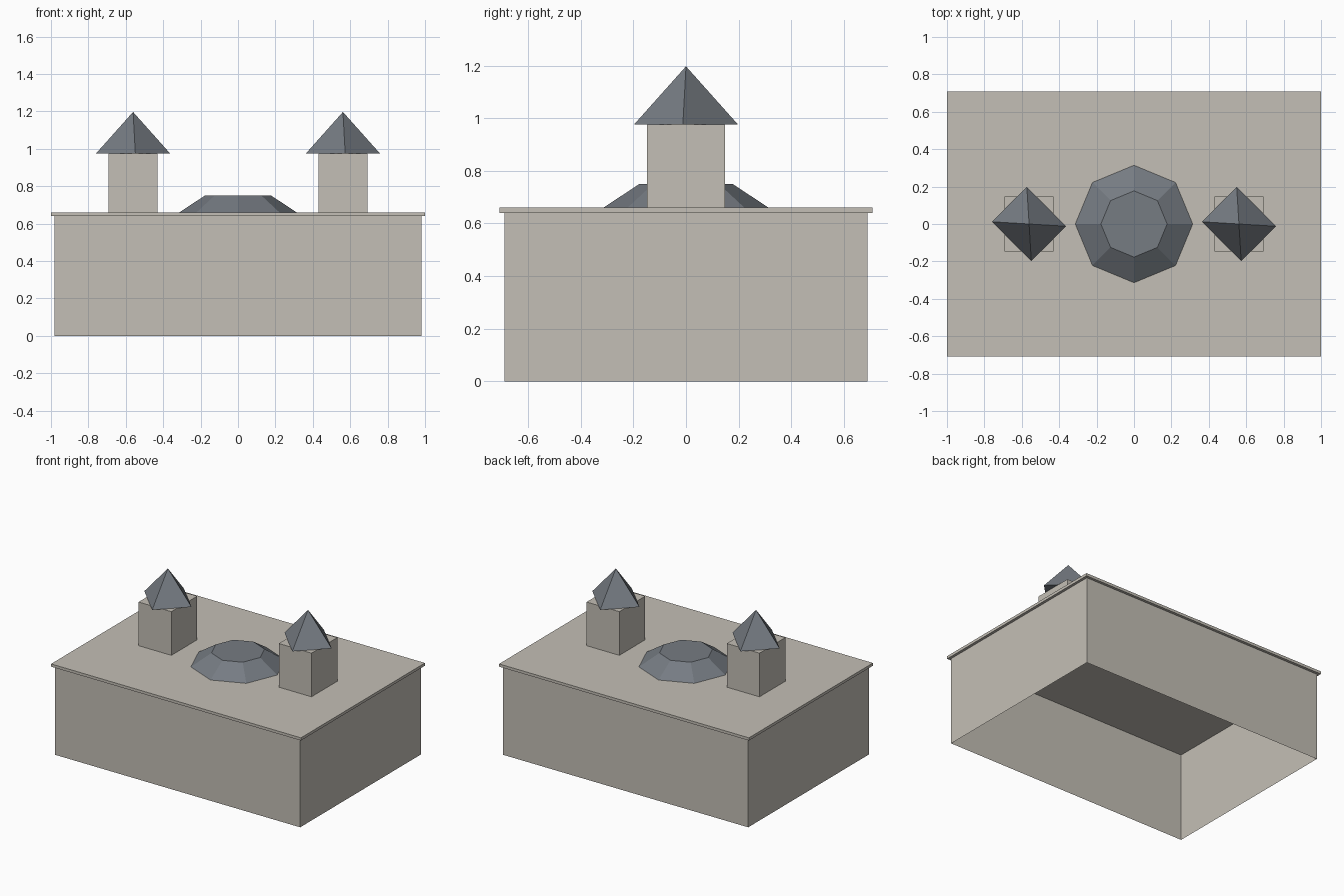
import bpy
import bmesh
from math import radians
from mathutils import Matrix

default = bpy.data.objects.get("Cube")
if default:
    bpy.data.objects.remove(default)


def make_material(name, colour):
    mat = bpy.data.materials.new(name)
    mat.use_nodes = True
    mat.diffuse_color = (*colour, 1)
    mat.node_tree.nodes["Principled BSDF"].inputs["Base Color"].default_value = (*colour, 1)
    return mat


stone = make_material("warm stone", (0.55, 0.52, 0.465))
slate = make_material("blue grey slate", (0.18, 0.2, 0.225))


def finish(name, bm, mat):
    mesh = bpy.data.meshes.new(name)
    bmesh.ops.recalc_face_normals(bm, faces=bm.faces)
    bm.to_mesh(mesh)
    bm.free()
    mesh.materials.append(mat)
    obj = bpy.data.objects.new(name, mesh)
    bpy.context.collection.objects.link(obj)
    return obj


def box(name, half_x, half_y, z0, z1, mat, x=0, open_ends=False):
    bm = bmesh.new()
    bmesh.ops.create_cube(bm, size=2)
    if open_ends:
        ends = [f for f in bm.faces if abs(f.normal.z) > 0.5]
        bmesh.ops.delete(bm, geom=ends, context="FACES_ONLY")
    bmesh.ops.scale(bm, vec=(half_x, half_y, (z1 - z0) / 2), verts=bm.verts)
    bmesh.ops.translate(bm, vec=(x, 0, (z0 + z1) / 2), verts=bm.verts)
    return finish(name, bm, mat)


EAVES, ROOF, TOWER_TOP, APEX = 0.64, 0.66, 0.976, 1.197
TOWER_X, HALF_W, HALF_D = 0.561, 0.131, 0.148

# Hollow main building, open underneath, capped by the roof slab
box("building_walls", 0.981, 0.69, 0, EAVES, stone, open_ends=True)
box("roof_slab", 1.0, 0.709, EAVES, ROOF, stone)

# Low faceted dome with a flat top
bm = bmesh.new()
bmesh.ops.create_cone(bm, cap_ends=True, segments=8, radius1=0.314,
                      radius2=0.177, depth=0.09)
bmesh.ops.translate(bm, vec=(0, 0, ROOF + 0.045), verts=bm.verts)
finish("dome", bm, slate)

# Two towers, each with a pyramid roof turned an eighth of a circle
for side, sign in (("left", 1), ("right", -1)):
    x = sign * TOWER_X
    box(side + "_tower", HALF_W, HALF_D, ROOF, TOWER_TOP, stone, x=x)

    bm = bmesh.new()
    corners = [bm.verts.new((sx * HALF_W, sy * HALF_D, TOWER_TOP))
               for sx, sy in ((-1, -1), (1, -1), (1, 1), (-1, 1))]
    tip = bm.verts.new((0, 0, APEX))
    bm.faces.new(corners[::-1])
    for i, corner in enumerate(corners):
        bm.faces.new((corner, corners[(i + 1) % 4], tip))
    turn = Matrix.Translation((x, 0, 0)) @ Matrix.Rotation(radians(45), 4, "Z")
    bm.transform(turn)
    finish(side + "_tower_roof", bm, slate)
